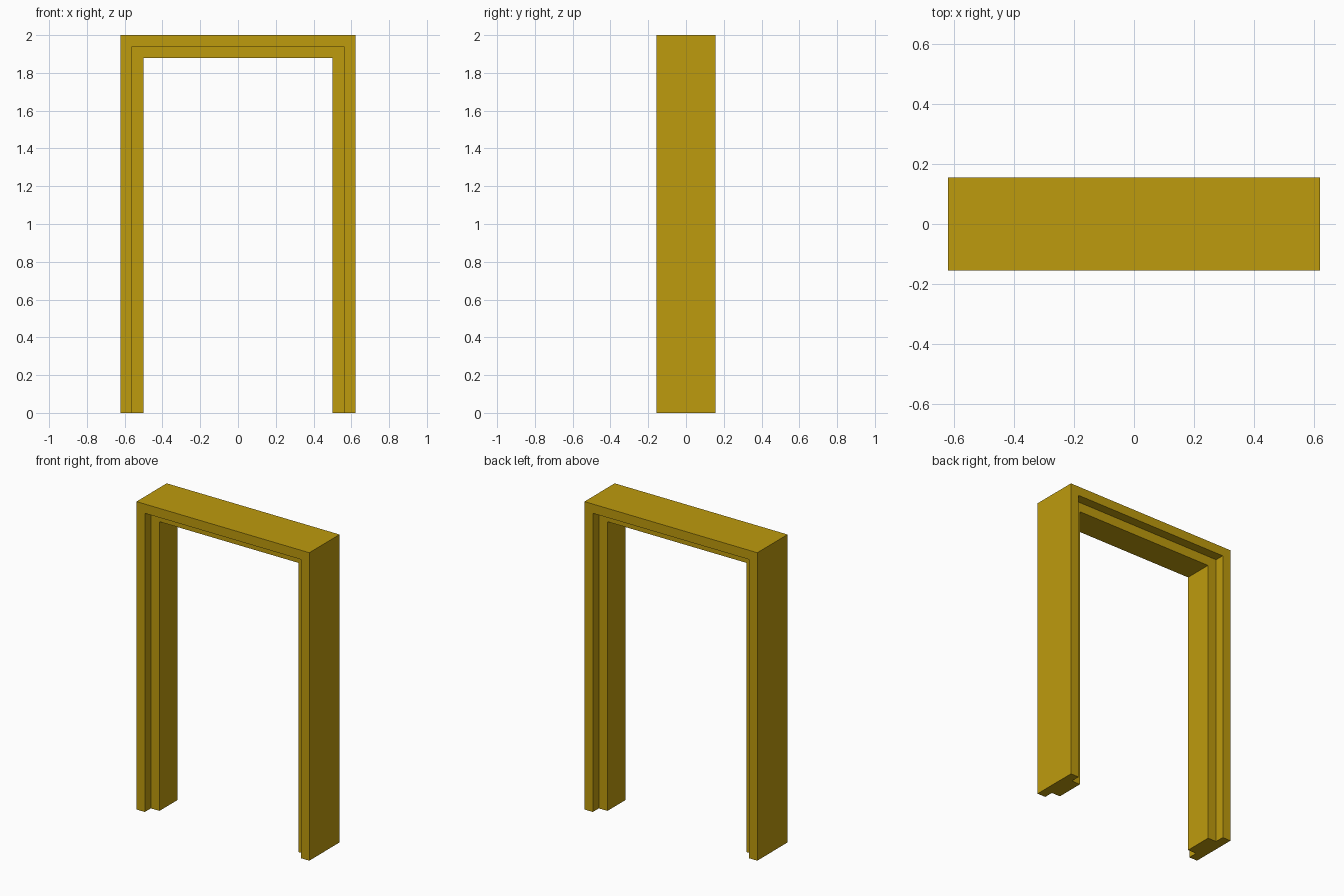
import bpy
import bmesh

cube = bpy.data.objects.get("Cube")
if cube:
    bpy.data.objects.remove(cube, do_unlink=True)

HALF_WIDTH, HEIGHT, HALF_DEPTH = 0.621, 2.0, 0.155
REBATE_INSET, WALL = 0.06, 0.122      # distances in from the outer face
STOP_HALF = 0.093                     # half depth of the raised door stop

# Ochre paint
ochre = bpy.data.materials.new("ochre_paint")
ochre.use_nodes = True
colour = (0.515, 0.328, 0.004, 1.0)
ochre.diffuse_color = colour
bsdf = next(n for n in ochre.node_tree.nodes if n.type == 'BSDF_PRINCIPLED')
bsdf.inputs["Base Color"].default_value = colour

# Jamb cross-section: (inset from outer face, y), with a rebate on both sides
section = [
    (0, -HALF_DEPTH), (REBATE_INSET, -HALF_DEPTH),
    (REBATE_INSET, -STOP_HALF), (WALL, -STOP_HALF),
    (WALL, STOP_HALF), (REBATE_INSET, STOP_HALF),
    (REBATE_INSET, HALF_DEPTH), (0, HALF_DEPTH),
]

# Sweep the section up one jamb, across the head and down the other, mitred
bm = bmesh.new()
rings = []
for side, at_top in ((-1, False), (-1, True), (1, True), (1, False)):
    rings.append([bm.verts.new((side * (HALF_WIDTH - inset), y,
                                HEIGHT - inset if at_top else 0))
                  for inset, y in section])
count = len(section)
for a, b in zip(rings, rings[1:]):
    for i in range(count):
        j = (i + 1) % count
        bm.faces.new((a[i], a[j], b[j], b[i]))

# Feet of the jambs
bm.faces.new(rings[0])
bm.faces.new(rings[-1])
bmesh.ops.recalc_face_normals(bm, faces=bm.faces)

mesh = bpy.data.meshes.new("door_frame")
bm.to_mesh(mesh)
bm.free()
mesh.materials.append(ochre)
frame = bpy.data.objects.new("door_frame", mesh)
bpy.context.collection.objects.link(frame)
